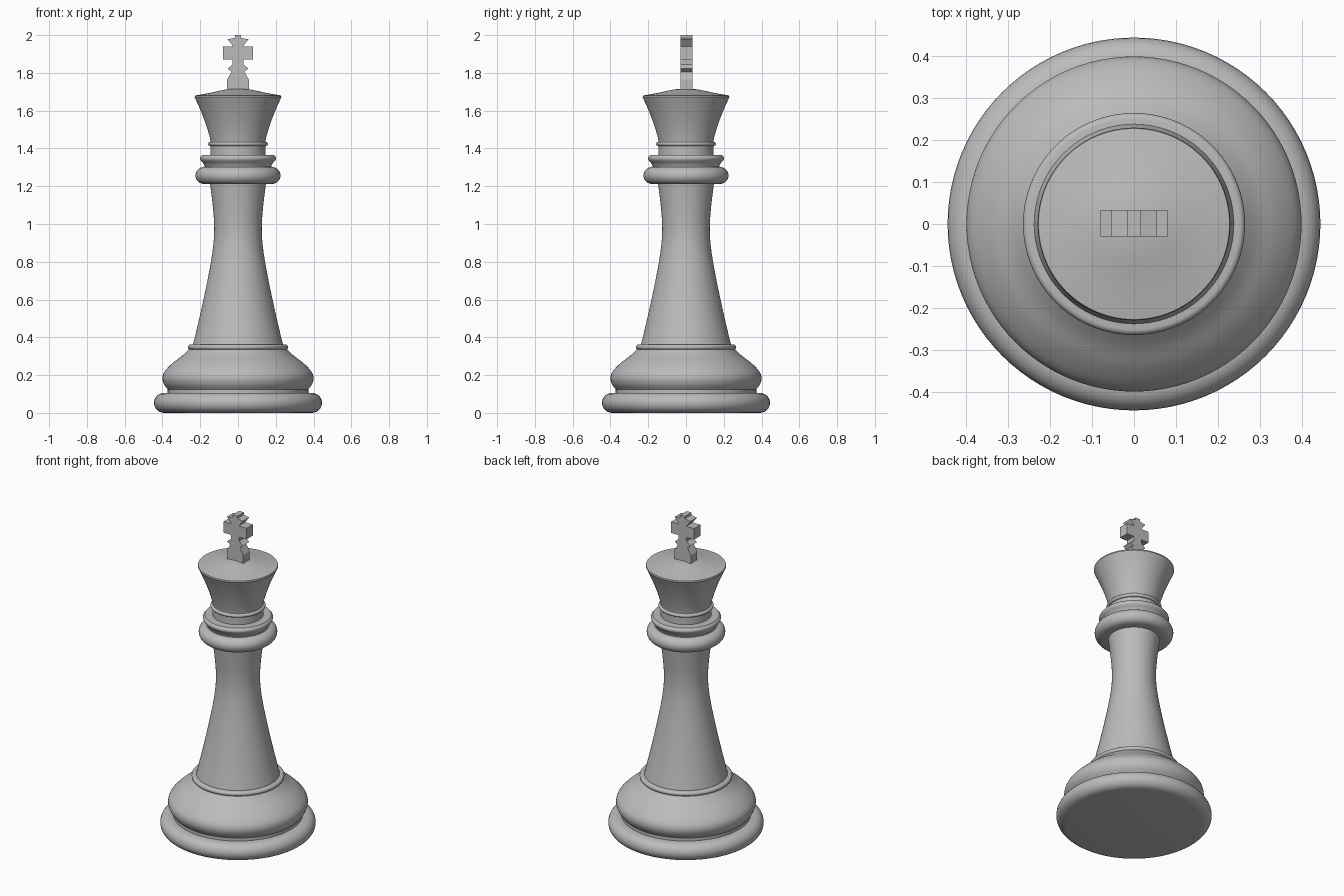
import bpy, bmesh, math

if "Cube" in bpy.data.objects:
    bpy.data.objects.remove(bpy.data.objects["Cube"])

grey = bpy.data.materials.new("plain grey")
grey.diffuse_color = (0.5, 0.5, 0.5, 1)
grey.use_nodes = True
grey.node_tree.nodes["Principled BSDF"].inputs["Base Color"].default_value = grey.diffuse_color


def finish(name, bm):
    bmesh.ops.recalc_face_normals(bm, faces=bm.faces)
    mesh = bpy.data.meshes.new(name)
    bm.to_mesh(mesh)
    bm.free()
    mesh.materials.append(grey)
    ob = bpy.data.objects.new(name, mesh)
    bpy.context.collection.objects.link(ob)
    return ob


def lathe(name, profile, steps=96):
    """Spin a list of (radius, height) points around z."""
    bm = bmesh.new()
    vs = [bm.verts.new((r, 0, z)) for r, z in profile]
    es = [bm.edges.new(p) for p in zip(vs, vs[1:])]
    bmesh.ops.spin(bm, geom=vs + es, cent=(0, 0, 0), axis=(0, 0, 1),
                   angle=math.tau, steps=steps, use_duplicate=False)
    bmesh.ops.remove_doubles(bm, verts=bm.verts, dist=1e-5)
    ob = finish(name, bm)
    bpy.ops.object.select_all(action='DESELECT')
    ob.select_set(True)
    bpy.context.view_layer.objects.active = ob
    bpy.ops.object.shade_smooth_by_angle(angle=math.radians(35))
    return ob


def bead(r, z, w, h, n=12):
    """Half ellipse bulging out from radius r - w to r, from low to high."""
    return [(r - w + w * math.cos(a), z + h * math.sin(a))
            for a in (math.pi * (i / n - 0.5) for i in range(n + 1))]


def smooth(points, n=6):
    """Catmull-Rom curve through the points."""
    p = [points[0]] + points + [points[-1]]
    out = []
    for a, b, c, d in zip(p, p[1:], p[2:], p[3:]):
        for i in range(n):
            t = i / n
            out.append(tuple(0.5 * (2 * q + (s - o) * t + (2 * o - 5 * q + 4 * s - u) * t * t
                                    + (3 * q - o - 3 * s + u) * t ** 3)
                             for o, q, s, u in zip(a, b, c, d)))
    return out + [points[-1]]


# Foot disc with rounded rim
lathe("foot", [(0, 0)] + bead(0.445, 0.053, 0.055, 0.053) + [(0.372, 0.106), (0, 0.106)])

# Domed base above the foot
lathe("base_dome", [(0, 0.10), (0.372, 0.10), (0.372, 0.125)]
      + smooth([(0.372, 0.125), (0.392, 0.152), (0.40, 0.185), (0.388, 0.22),
                (0.345, 0.265), (0.295, 0.303), (0.26, 0.336)]) + [(0, 0.336)])
lathe("base_ring", [(0, 0.334)] + bead(0.265, 0.348, 0.014, 0.014, 8) + [(0, 0.362)])

# Tapered stem
lathe("stem", [(0, 0.35)] + smooth([(0.24, 0.355), (0.205, 0.50), (0.166, 0.68), (0.137, 0.84),
                                    (0.126, 0.96), (0.132, 1.08), (0.15, 1.23)]) + [(0, 1.23)])

# Collar stack
lathe("collar", [(0, 1.21)] + bead(0.225, 1.257, 0.045, 0.045) + [(0.18, 1.305), (0, 1.305)])
lathe("upper_collar", [(0, 1.30), (0.175, 1.30)]
      + smooth([(0.175, 1.305), (0.183, 1.32), (0.198, 1.338), (0.20, 1.352), (0.19, 1.365)], 4)
      + [(0.145, 1.366), (0, 1.366)])
lathe("neck", [(0, 1.36), (0.145, 1.36), (0.145, 1.445), (0, 1.445)])
lathe("neck_ring", [(0, 1.413)] + bead(0.158, 1.424, 0.011, 0.011, 8) + [(0, 1.435)])

# Flared head with shallow cone cap
lathe("head", [(0, 1.43), (0.145, 1.435)]
      + smooth([(0.145, 1.44), (0.155, 1.48), (0.176, 1.545), (0.204, 1.615), (0.23, 1.672)])
      + [(0.228, 1.680)] + smooth([(0.228, 1.680), (0.15, 1.694), (0.07, 1.711), (0, 1.718)], 4))

# Cross finial: mirrored half outline, extruded in y
half = [(0.017, 2.0), (0.017, 1.985), (0.055, 1.978), (0.026, 1.94), (0.08, 1.94), (0.08, 1.87),
        (0.028, 1.87), (0.028, 1.845), (0.055, 1.823), (0.034, 1.806), (0.057, 1.765), (0.057, 1.69)]
outline = half + [(-x, z) for x, z in reversed(half)]
bm = bmesh.new()
face = bm.faces.new([bm.verts.new((x, -0.03, z)) for x, z in outline])
ext = bmesh.ops.extrude_face_region(bm, geom=[face])
bmesh.ops.translate(bm, vec=(0, 0.064, 0),
                    verts=[g for g in ext["geom"] if isinstance(g, bmesh.types.BMVert)])
finish("cross", bm)
